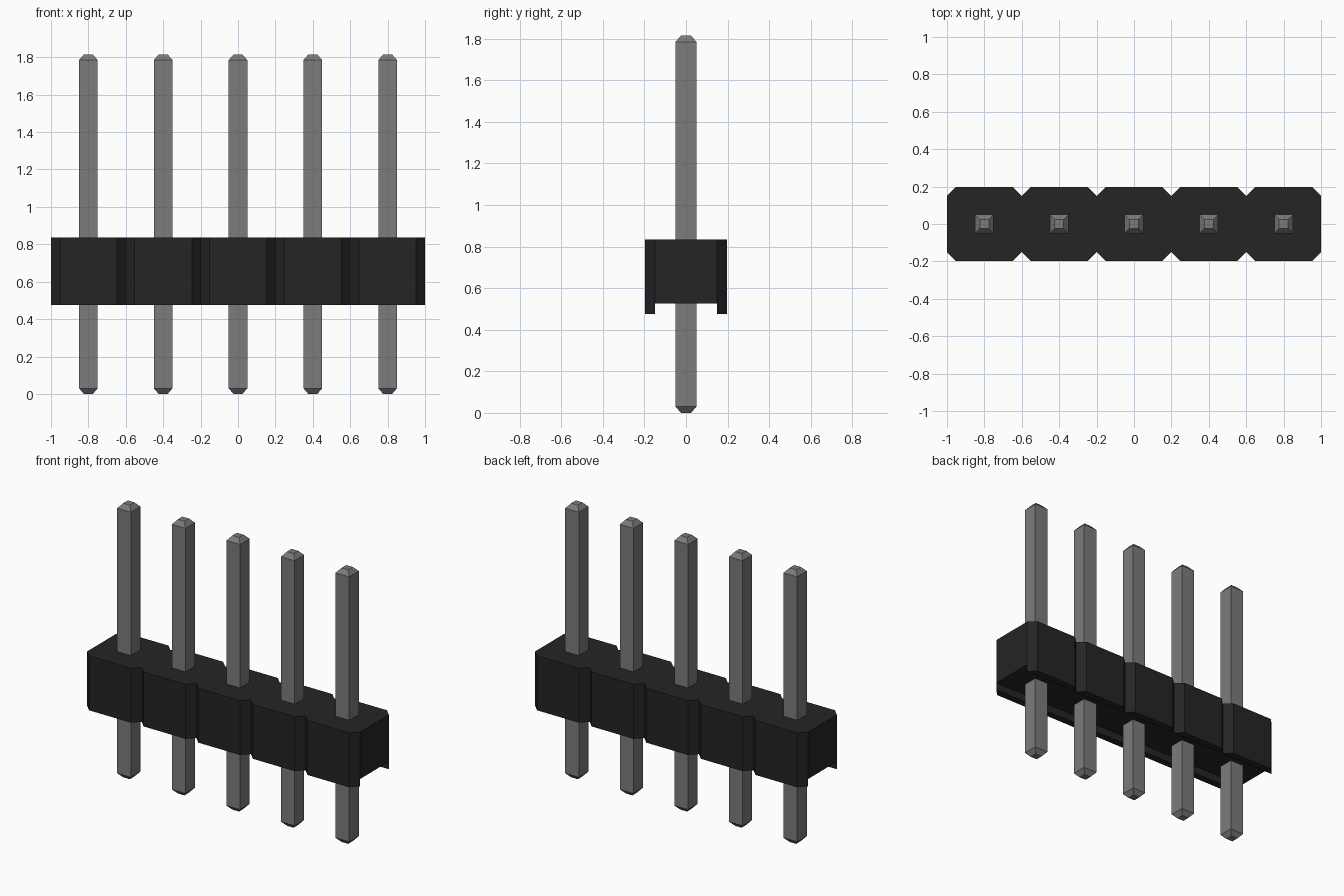
import bpy
import bmesh

cube = bpy.data.objects.get("Cube")
if cube:
    bpy.data.objects.remove(cube, do_unlink=True)

PINS = 5
PITCH = 0.4
DEPTH, INNER = 0.197, 0.15          # half depth at the face and at the notches
CHAMFER = 0.047
Z_LIP, Z_FLOOR, Z_TOP = 0.475, 0.525, 0.835
CENTRES = [(i - (PINS - 1) / 2) * PITCH for i in range(PINS)]


def material(name, colour):
    mat = bpy.data.materials.new(name)
    mat.use_nodes = True
    mat.diffuse_color = colour
    bsdf = mat.node_tree.nodes["Principled BSDF"]
    bsdf.inputs["Base Color"].default_value = colour
    bsdf.inputs["Roughness"].default_value = 0.6
    return mat


def finish(bm, name, mat):
    """Weld the faces, orient them and return the mesh."""
    bmesh.ops.remove_doubles(bm, verts=bm.verts, dist=1e-5)
    bmesh.ops.recalc_face_normals(bm, faces=bm.faces)
    mesh = bpy.data.meshes.new(name)
    bm.to_mesh(mesh)
    bm.free()
    mesh.materials.append(mat)
    return mesh


def add_object(name, mesh, x=0.0):
    obj = bpy.data.objects.new(name, mesh)
    obj.location.x = x
    bpy.context.collection.objects.link(obj)
    return obj


def face(bm, points):
    return bm.faces.new([bm.verts.new(p) for p in points])


def body_mesh(mat):
    bm = bmesh.new()
    half = PITCH / 2
    end = PINS * half
    for side in (-1, 1):
        for cx in CENTRES:
            # Chamfered outline of one cell on this side
            line = [(cx - half, side * INNER),
                    (cx - half + CHAMFER, side * DEPTH),
                    (cx + half - CHAMFER, side * DEPTH),
                    (cx + half, side * INNER)]
            for (x0, y0), (x1, y1) in zip(line, line[1:]):
                face(bm, [(x0, y0, Z_LIP), (x1, y1, Z_LIP),
                          (x1, y1, Z_TOP), (x0, y0, Z_TOP)])
            # Underside of the lip and the top of the cell edge
            for z in (Z_LIP, Z_TOP):
                face(bm, [(x, y, z) for x, y in line])
            # Inner wall of the lip
            y = side * INNER
            face(bm, [(cx - half, y, Z_LIP), (cx + half, y, Z_LIP),
                      (cx + half, y, Z_FLOOR), (cx - half, y, Z_FLOOR)])
        # End wall
        face(bm, [(side * end, -INNER, Z_FLOOR), (side * end, INNER, Z_FLOOR),
                  (side * end, INNER, Z_TOP), (side * end, -INNER, Z_TOP)])
    # Middle strip of the top and the recessed underside
    for cx in CENTRES:
        for z in (Z_FLOOR, Z_TOP):
            face(bm, [(cx - half, -INNER, z), (cx + half, -INNER, z),
                      (cx + half, INNER, z), (cx - half, INNER, z)])
    mesh = finish(bm, "body", mat)
    # Merge coplanar pieces into clean flat faces
    bm = bmesh.new()
    bm.from_mesh(mesh)
    bmesh.ops.dissolve_limit(bm, angle_limit=0.01, verts=bm.verts, edges=bm.edges)
    bm.to_mesh(mesh)
    bm.free()
    return mesh


def pin_mesh(mat):
    # Square bar with tapered tips at both ends: (height, half width)
    sections = [(0.0, 0.024), (0.03, 0.05), (1.785, 0.05), (1.815, 0.024)]
    bm = bmesh.new()
    rings = [[bm.verts.new((sx * r, sy * r, z))
              for sx, sy in ((-1, -1), (1, -1), (1, 1), (-1, 1))]
             for z, r in sections]
    for low, high in zip(rings, rings[1:]):
        for i in range(4):
            j = (i + 1) % 4
            bm.faces.new((low[i], low[j], high[j], high[i]))
    bm.faces.new(rings[0])
    bm.faces.new(rings[-1])
    return finish(bm, "pin", mat)


black = material("black plastic", (0.0178, 0.0178, 0.0178, 1))
grey = material("grey metal", (0.2, 0.2, 0.2, 1))

add_object("body", body_mesh(black))
pin = pin_mesh(grey)
for n, cx in enumerate(CENTRES, 1):
    add_object(f"pin_{n}", pin, cx)
